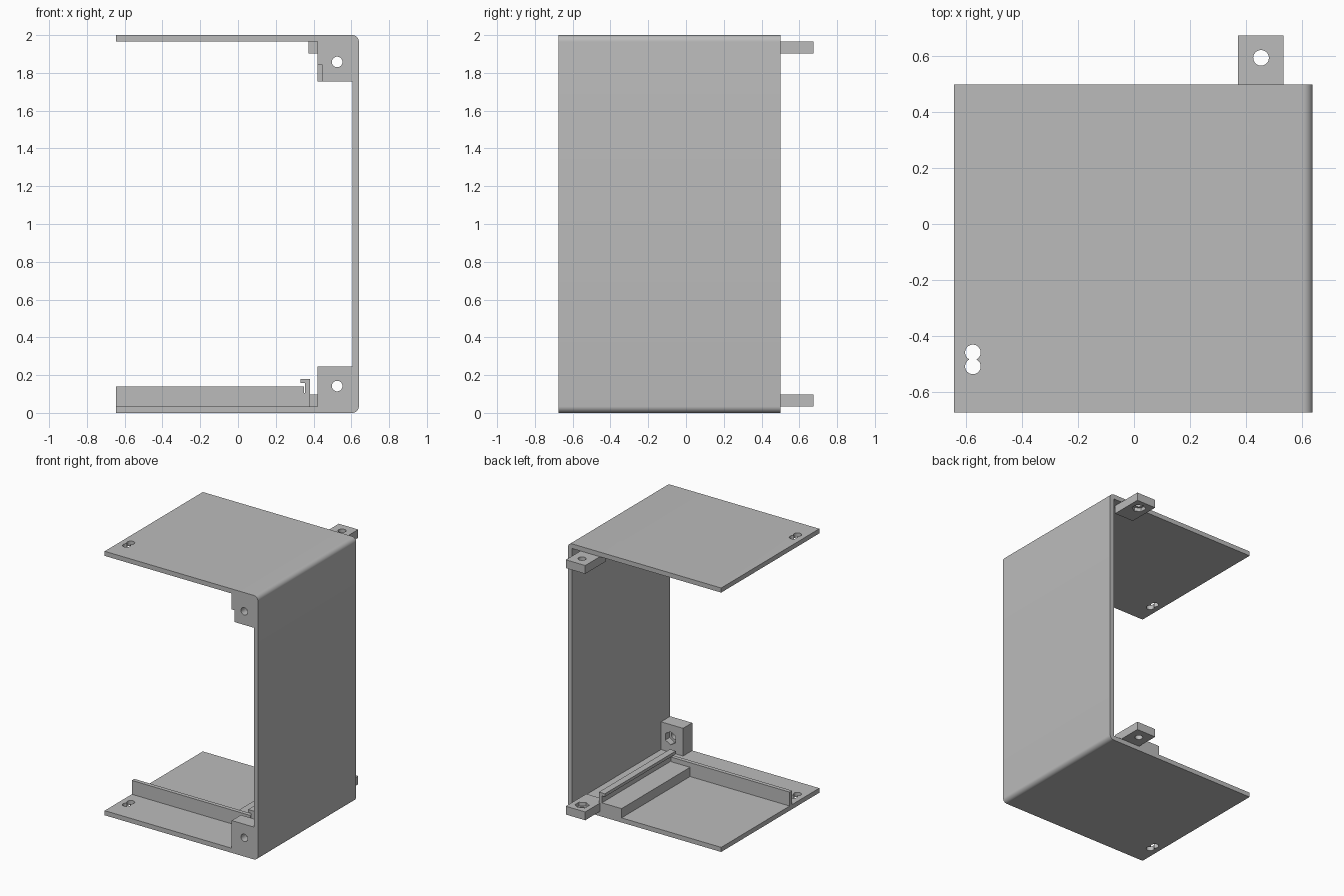
import bpy
import bmesh
from math import cos, sin, pi, radians
from mathutils import Matrix, Vector

cube = bpy.data.objects.get("Cube")
if cube:
    bpy.data.objects.remove(cube, do_unlink=True)

grey = bpy.data.materials.new("plain_grey")
grey.use_nodes = True
grey.diffuse_color = (0.5, 0.5, 0.5, 1)
grey.node_tree.nodes["Principled BSDF"].inputs["Base Color"].default_value = (0.5, 0.5, 0.5, 1)

# Main dimensions
LEFT, RIGHT = -0.645, 0.64
FRONT, REAR, TAB_END = -0.675, 0.5, 0.675
HEIGHT, THICK = 2.0, 0.035
INNER = RIGHT - THICK
HOLE_R, NUT_R = 0.028, 0.05


def finish(name, bm):
    bmesh.ops.recalc_face_normals(bm, faces=bm.faces)
    mesh = bpy.data.meshes.new(name)
    bm.to_mesh(mesh)
    bm.free()
    obj = bpy.data.objects.new(name, mesh)
    obj.data.materials.append(grey)
    bpy.context.collection.objects.link(obj)
    return obj


def extrude_y(name, profile, y0, y1):
    """Extrude an (x, z) outline along y."""
    bm = bmesh.new()
    face = bm.faces.new([bm.verts.new((x, y0, z)) for x, z in profile])
    new = bmesh.ops.extrude_face_region(bm, geom=[face])["geom"]
    verts = [g for g in new if isinstance(g, bmesh.types.BMVert)]
    bmesh.ops.translate(bm, verts=verts, vec=(0, y1 - y0, 0))
    return finish(name, bm)


def box(name, x0, x1, y0, y1, z0, z1):
    return extrude_y(name, [(x0, z0), (x1, z0), (x1, z1), (x0, z1)], y0, y1)


def prism(name, start, end, radius, sides):
    """Regular prism between two points, used as a cutter."""
    a, b = Vector(start), Vector(end)
    bm = bmesh.new()
    turn = (b - a).to_track_quat('Z', 'Y').to_matrix().to_4x4()
    bmesh.ops.create_cone(bm, cap_ends=True, segments=sides, radius1=radius,
                          radius2=radius, depth=(b - a).length,
                          matrix=Matrix.Translation((a + b) / 2) @ turn)
    return finish(name, bm)


def cut(obj, *cutters):
    for cutter in cutters:
        cutter.hide_render = True
        mod = obj.modifiers.new("cut", 'BOOLEAN')
        mod.operation = 'DIFFERENCE'
        mod.solver = 'EXACT'
        mod.object = cutter
    bpy.context.view_layer.update()
    result = bpy.data.meshes.new_from_object(
        obj.evaluated_get(bpy.context.evaluated_depsgraph_get()))
    obj.modifiers.clear()
    obj.data = result
    for cutter in cutters:
        bpy.data.objects.remove(cutter, do_unlink=True)


# C-shaped cover with rounded outer corners
R = 0.035
arc = [pi / 2 * i / 8 for i in range(9)]
outline = [(LEFT, 0)]
outline += [(RIGHT - R + R * sin(a), R - R * cos(a)) for a in arc]
outline += [(RIGHT - R + R * cos(a), HEIGHT - R + R * sin(a)) for a in arc]
outline += [(LEFT, HEIGHT), (LEFT, HEIGHT - THICK), (INNER, HEIGHT - THICK),
            (INNER, THICK), (LEFT, THICK)]
cover = extrude_y("cover_shell", outline, FRONT, REAR)

# Double-round keyhole through both plates
for y in (-0.46, -0.51):
    cut(cover, prism("slot_cutter", (-0.577, y, -0.1), (-0.577, y, HEIGHT + 0.1), HOLE_R, 32))

# Front screw blocks and rear screw tabs, lower and upper
for label, upper in (("lower", False), ("upper", True)):
    def zpos(z):
        return HEIGHT - z if upper else z

    z_hole = zpos(0.142)
    block = box(label + "_front_block", 0.42, INNER, FRONT, FRONT + 0.11,
                *sorted((zpos(THICK), zpos(0.245))))
    cut(block,
        prism("screw_hole", (0.525, FRONT - 0.1, z_hole), (0.525, REAR, z_hole), HOLE_R, 32),
        prism("nut_recess", (0.525, FRONT + 0.06, z_hole), (0.525, 0, z_hole), NUT_R, 6))
    if upper:
        cut(block, box("notch", 0.4, 0.445, FRONT - 0.1, FRONT + 0.05, 1.7, 1.845))

    tab = box(label + "_rear_tab", 0.372, 0.535, 0.43, TAB_END,
              *sorted((zpos(THICK), zpos(0.098))))
    cut(tab,
        prism("screw_hole", (0.455, 0.595, -0.1), (0.455, 0.595, HEIGHT + 0.1), HOLE_R, 32),
        prism("nut_recess", (0.455, 0.595, zpos(0.07)), (0.455, 0.595, zpos(0.2)), NUT_R, 6))

# Floor features: cross wall, ledge and hooked rail
WALL_Y = -0.35
box("cross_wall", LEFT, 0.35, WALL_Y, WALL_Y + 0.03, THICK, 0.14)
box("floor_ledge", 0.19, 0.38, WALL_Y + 0.03, REAR, THICK, 0.105)
extrude_y("hooked_rail", [(0.355, 0.105), (0.38, 0.105), (0.38, 0.18), (0.33, 0.18),
                          (0.33, 0.157), (0.355, 0.157)], WALL_Y, REAR)
box("rail_foot", 0.35, 0.38, WALL_Y, WALL_Y + 0.03, THICK, 0.105)

# Smooth the rounded corners and holes, keeping edges crisp
bpy.ops.object.select_all(action='DESELECT')
for obj in bpy.context.collection.objects:
    if obj.type == 'MESH' and grey.name in obj.data.materials:
        obj.select_set(True)
        bpy.context.view_layer.objects.active = obj
bpy.ops.object.shade_smooth_by_angle(angle=radians(30))
